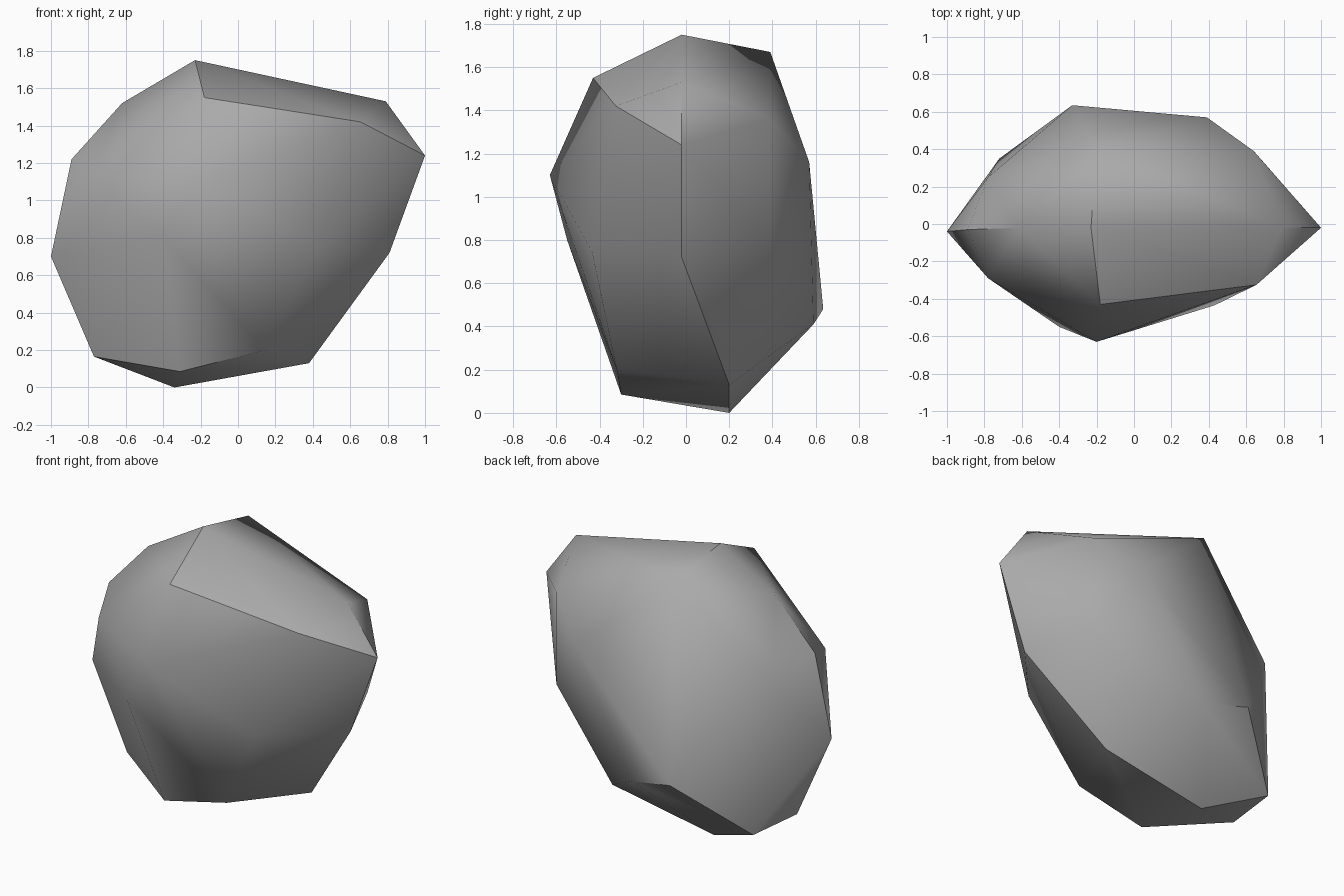
import bpy
import bmesh
import math

cube = bpy.data.objects.get("Cube")
if cube:
    bpy.data.objects.remove(cube, do_unlink=True)

# Stone colour
stone = bpy.data.materials.new("stone_grey")
stone.use_nodes = True
grey = (0.4, 0.4, 0.4, 1)
stone.diffuse_color = grey
stone.node_tree.nodes["Principled BSDF"].inputs["Base Color"].default_value = grey

# Corner points of the boulder, grouped by side
crown = [(-.23, -.02, 1.75), (.79, -.02, 1.53), (-.62, -.02, 1.52), (-.2, .39, 1.67),
         (-.18, -.43, 1.55), (.655, -.325, 1.42), (.64, .39, 1.36)]
front = [(-.78, -.29, 1.125), (-.2, -.63, 1.1), (-.4, -.55, .8), (.43, -.435, .745)]
ends = [(1, -.02, 1.24), (.81, -.02, .72), (-.89, -.03, 1.22), (-1, -.04, .7)]
back = [(-.78, .25, 1.11), (.39, .57, 1.16), (.645, .385, .77),
        (-.33, .635, .48), (-.03, .59, .41)]
foot = [(.145, -.32, .2), (-.31, -.3, .085), (-.77, -.02, .165),
        (-.34, .2, 0), (.38, .2, .13), (-.72, .35, .16)]

# Wrap the corners in a faceted skin and merge nearly flat triangles
bm = bmesh.new()
for corner in crown + front + ends + back + foot:
    bm.verts.new(corner)
bmesh.ops.convex_hull(bm, input=bm.verts[:])
bmesh.ops.dissolve_limit(bm, angle_limit=math.radians(2), verts=bm.verts[:], edges=bm.edges[:])
bmesh.ops.recalc_face_normals(bm, faces=bm.faces[:])
mesh = bpy.data.meshes.new("boulder")
bm.to_mesh(mesh)
bm.free()
mesh.materials.append(stone)

boulder = bpy.data.objects.new("boulder", mesh)
bpy.context.collection.objects.link(boulder)

# Soft faces with crisp ridges
bpy.ops.object.select_all(action='DESELECT')
boulder.select_set(True)
bpy.context.view_layer.objects.active = boulder
bpy.ops.object.shade_smooth_by_angle(angle=math.radians(38))
